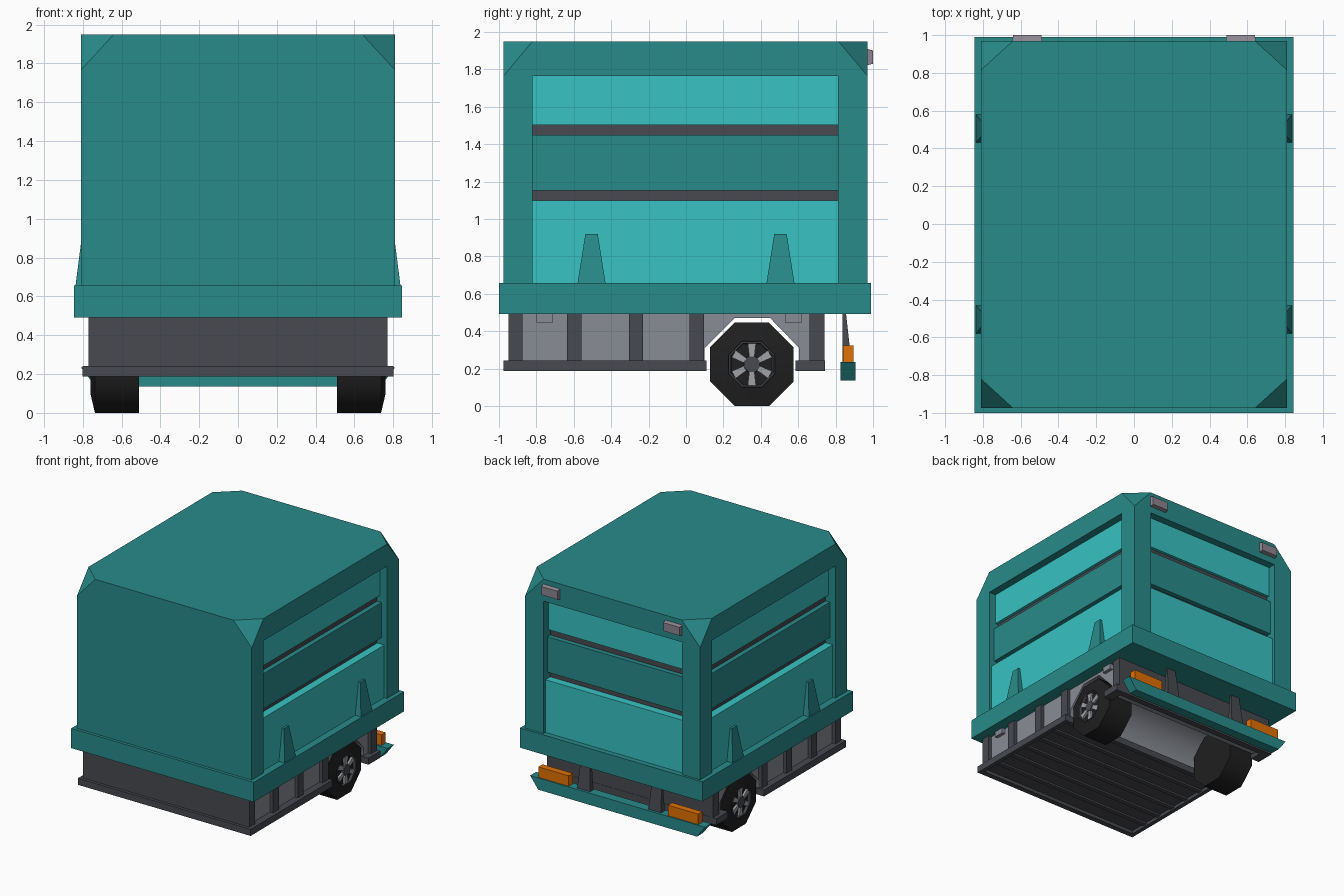
import bpy, bmesh, math
from mathutils import Vector

if "Cube" in bpy.data.objects:
    bpy.data.objects.remove(bpy.data.objects["Cube"])


def material(name, r, g, b):
    m = bpy.data.materials.new(name)
    m.diffuse_color = (r, g, b, 1)
    m.use_nodes = True
    m.node_tree.nodes["Principled BSDF"].inputs["Base Color"].default_value = m.diffuse_color
    return m


TEAL = material("teal", 0.022, 0.26, 0.26)
LIGHT_TEAL = material("light teal", 0.04, 0.54, 0.54)
DARK = material("dark grey", 0.063, 0.067, 0.08)
GREY = material("mid grey", 0.25, 0.265, 0.3)
SILVER = material("silver", 0.35, 0.36, 0.38)
LAMP = material("lamp grey", 0.27, 0.24, 0.28)
BLACK = material("tyre black", 0.014, 0.014, 0.014)
ORANGE = material("orange", 0.76, 0.165, 0.001)


def finish(name, bm, mat):
    bmesh.ops.recalc_face_normals(bm, faces=bm.faces)
    me = bpy.data.meshes.new(name)
    bm.to_mesh(me)
    bm.free()
    me.materials.append(mat)
    ob = bpy.data.objects.new(name, me)
    bpy.context.collection.objects.link(ob)
    return ob


def hull(name, pts, mat):
    bm = bmesh.new()
    for p in pts:
        bm.verts.new(p)
    bmesh.ops.convex_hull(bm, input=bm.verts[:])
    bmesh.ops.dissolve_limit(bm, angle_limit=0.01, verts=bm.verts[:], edges=bm.edges[:])
    return finish(name, bm, mat)


def box(name, x, y, z, mat):
    return hull(name, [(a, b, c) for a in x for b in y for c in z], mat)


def prism_x(name, profile, x0, x1, mat):
    bm = bmesh.new()
    f = bm.faces.new([bm.verts.new((x0, y, z)) for y, z in profile])
    r = bmesh.ops.extrude_face_region(bm, geom=[f])
    bmesh.ops.translate(bm, vec=(x1 - x0, 0, 0),
                        verts=[v for v in r["geom"] if isinstance(v, bmesh.types.BMVert)])
    return finish(name, bm, mat)


def lathe_x(name, profile, cy, cz, mat, n=8):
    bm = bmesh.new()
    vs = [bm.verts.new((x, cy + r * math.cos(math.pi / n), cz + r * math.sin(math.pi / n)))
          for x, r in profile]
    es = [bm.edges.new(p) for p in zip(vs, vs[1:])]
    bmesh.ops.spin(bm, geom=vs + es, cent=(0, cy, cz), axis=(1, 0, 0),
                   angle=2 * math.pi, steps=n, use_merge=False)
    bmesh.ops.remove_doubles(bm, verts=bm.verts[:], dist=1e-4)
    return finish(name, bm, mat)


def smooth(ob):
    bpy.context.view_layer.objects.active = ob
    ob.select_set(True)
    bpy.ops.object.shade_smooth_by_angle(angle=math.radians(50))
    ob.select_set(False)


# Roof with the four corners cut off
X, F, B, TOP, EDGE = 0.81, -0.975, 0.97, 1.95, 1.765
roof = []
for sx in (-1, 1):
    for y, sy in ((F, 1), (B, -1)):
        roof += [(sx * X, y, EDGE), (sx * (X - 0.17), y, TOP), (sx * X, y + sy * 0.155, TOP)]
hull("roof", roof, TEAL)

# Body: front wall, rear posts, dark core (seen as strips) and lower belt
box("front_wall", (-X, X), (F, -0.82), (0.6, EDGE), TEAL)
for s in (-1, 1):
    box("rear_post", (s * 0.64, s * X), (0.813, B), (0.6, EDGE), TEAL)
box("body_core", (-0.72, 0.72), (-0.83, 0.82), (0.6, EDGE + 0.01), DARK)
box("rear_core", (-0.65, 0.65), (0.7, 0.88), (0.6, EDGE + 0.01), DARK)
box("belt", (-0.845, 0.845), (-1, 0.99), (0.492, 0.657), TEAL)

# Side and rear panels between the posts
for label, z0, z1, inset, mat in (("lower", 0.64, 1.098, 0.025, LIGHT_TEAL),
                                  ("middle", 1.153, 1.448, 0.05, TEAL),
                                  ("upper", 1.503, EDGE, 0.065, LIGHT_TEAL)):
    for s in (-1, 1):
        box(label + "_side_panel", (s * 0.66, s * (X - inset)), (-0.82, 0.813), (z0, z1), mat)
    box(label + "_rear_panel", (-0.64, 0.64), (0.8, B - inset), (z0, z1), mat)

# Side brackets
for s in (-1, 1):
    for y in (-0.505, 0.505):
        hull("side_bracket",
             [(s * x, y + d * w, z) for d in (-1, 1)
              for x, w, z in ((0.76, 0.075, 0.655), (0.837, 0.075, 0.655),
                              (0.76, 0.033, 0.92), (0.803, 0.033, 0.92))], TEAL)

# Roof lamps at the rear
for s in (-1, 1):
    hull("roof_lamp",
         [(s * (0.565 + d * w), y, z) for d in (-1, 1)
          for w, y, z in ((0.08, 0.96, 1.82), (0.08, 0.96, 1.912),
                          (0.075, 1.0, 1.83), (0.075, 1.0, 1.90))], LAMP)

# Lower hull with the wheel arch running right through
smooth(prism_x("lower_hull", [(-0.94, 0.5), (-0.94, 0.24), (0.1, 0.24), (0.1, 0.31), (0.26, 0.47),
                              (0.45, 0.47), (0.605, 0.31), (0.605, 0.22), (0.73, 0.22),
                              (0.73, 0.5)], -0.74, 0.74, GREY))
box("front_skirt", (-0.77, 0.77), (-0.95, -0.875), (0.24, 0.5), DARK)
box("rear_skirt", (-0.77, 0.77), (0.66, 0.74), (0.22, 0.5), DARK)
for s in (-1, 1):
    for y in (-0.635, -0.305, 0.02):
        box("side_post", (s * 0.7, s * 0.77), (y, y + 0.075), (0.24, 0.5), DARK)
    for y in (-0.8, 0.53):
        box("side_latch", (s * 0.72, s * 0.768), (y, y + 0.09), (0.447, 0.5), GREY)

# Floor frame, recessed floor and cross ribs
box("floor", (-0.79, 0.79), (-0.96, 0.10), (0.215, 0.241), DARK)
box("front_floor_rail", (-0.8, 0.8), (-0.975, -0.93), (0.187, 0.242), DARK)
box("middle_floor_rail", (-0.8, 0.8), (0.07, 0.11), (0.187, 0.242), DARK)
box("rear_floor_rail", (-0.8, 0.8), (0.69, 0.742), (0.187, 0.242), DARK)
for s in (-1, 1):
    box("side_floor_rail", (s * 0.765, s * 0.8), (-0.93, 0.07), (0.187, 0.242), DARK)
    box("rear_side_rail", (s * 0.72, s * 0.8), (0.585, 0.69), (0.187, 0.242), DARK)
for i in range(5):
    y = -0.78 + i * 0.17
    box("floor_rib", (-0.765, 0.765), (y - 0.02, y + 0.02), (0.2, 0.22), DARK)

# Wheels: tyre, hub ring, cap and six spokes
CY, CZ = 0.352, 0.2227
for s in (-1, 1):
    smooth(lathe_x("tyre", [(s * x, r) for x, r in ((0.51, 0), (0.51, 0.241), (0.737, 0.241),
                   (0.76, 0.135), (0.74, 0.125), (0.74, 0))], CY, CZ, BLACK))
    lathe_x("hub_ring", [(s * x, r) for x, r in ((0.74, 0.132), (0.761, 0.132), (0.761, 0.124),
            (0.742, 0.118))], CY, CZ, DARK)
    lathe_x("hub_cap", [(s * x, r) for x, r in ((0.738, 0.048), (0.764, 0.045), (0.764, 0))],
            CY, CZ, DARK)
    for k in range(6):
        a = math.radians(30 + 60 * k)
        u, v = Vector((0, math.cos(a), math.sin(a))), Vector((0, -math.sin(a), math.cos(a)))
        c = Vector((0, CY, CZ))
        hull("spoke", [c + u * r + v * d * w + Vector((s * x, 0, 0)) for d in (-1, 1)
                       for r, w in ((0.04, 0.014), (0.112, 0.022)) for x in (0.738, 0.758)], SILVER)

# Rear bumper with slanted ends, hangers and orange lamps
hull("bumper", [(s * x, y, z) for s in (-1, 1) for y in (0.825, 0.905)
                for x, z in ((0.81, 0.235), (0.735, 0.137))], TEAL)
for s in (-1, 1):
    hull("bumper_hanger",
         [(s * 0.33 + d * w, y, z) for d in (-1, 1)
          for w, y, z in ((0.04, 0.838, 0.5), (0.04, 0.855, 0.5),
                          (0.06, 0.838, 0.23), (0.06, 0.885, 0.23))], DARK)
    box("orange_lamp", (s * 0.46, s * 0.74), (0.84, 0.895), (0.23, 0.323), ORANGE)
